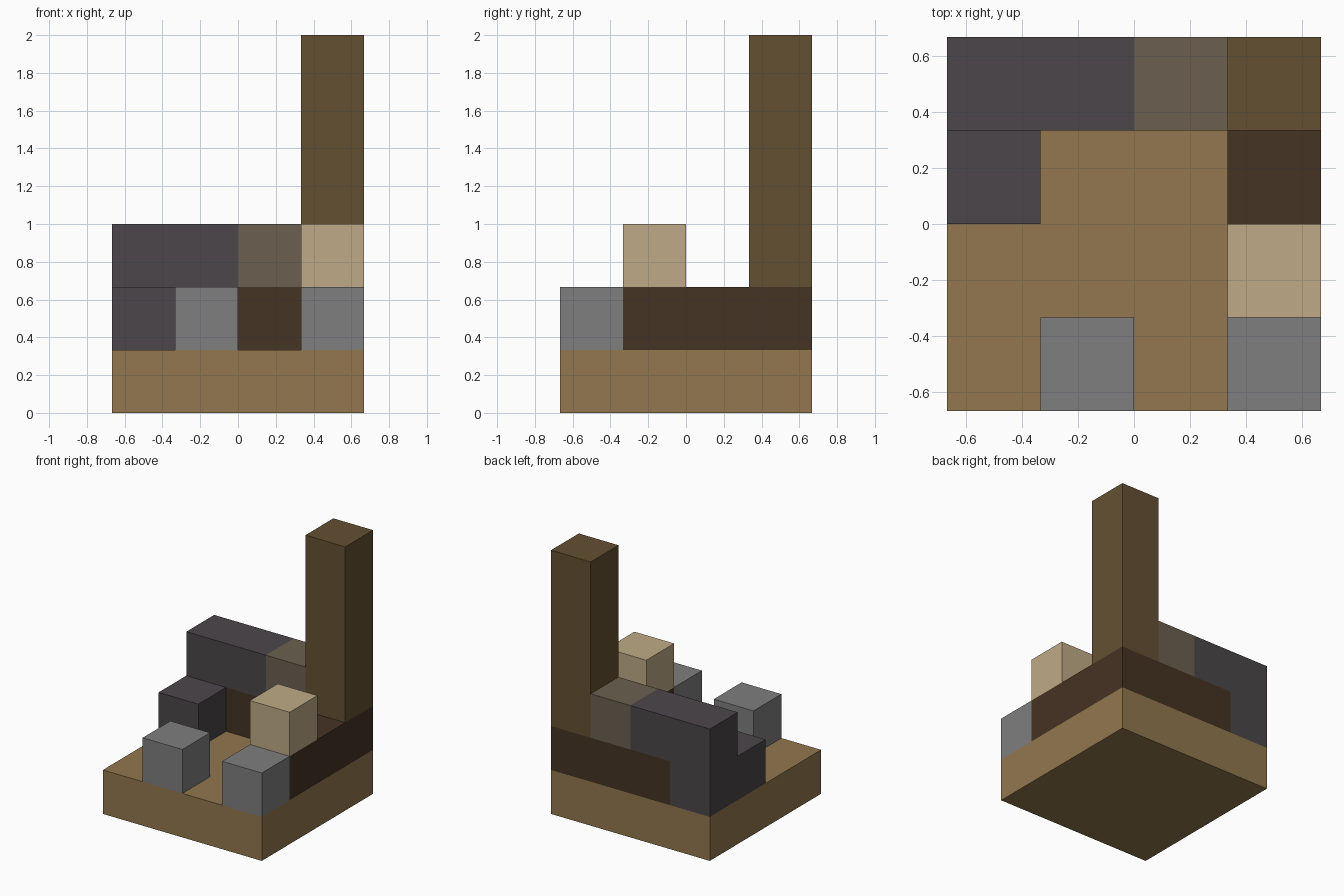
import bpy
import bmesh

CELL = 1 / 3  # every part sits on a grid of cubes

if "Cube" in bpy.data.objects:
    bpy.data.objects.remove(bpy.data.objects["Cube"], do_unlink=True)


def material(name, *rgb):
    """Flat material from 0-255 display values, converted to linear."""
    linear = [((c / 255 + 0.055) / 1.055) ** 2.4 for c in rgb]
    mat = bpy.data.materials.new(name)
    mat.use_nodes = True
    mat.diffuse_color = (*linear, 1)
    shader = next(n for n in mat.node_tree.nodes if n.type == 'BSDF_PRINCIPLED')
    shader.inputs["Base Color"].default_value = (*linear, 1)
    shader.inputs["Roughness"].default_value = 0.9
    return mat


def prism(name, outline, bottom, top, mat):
    """Extrude a plan outline, given in grid cells, from bottom to top."""
    bm = bmesh.new()
    face = bm.faces.new([bm.verts.new((x * CELL, y * CELL, bottom * CELL))
                         for x, y in outline])
    sides = bmesh.ops.extrude_face_region(bm, geom=[face], use_keep_orig=True)
    raised = [g for g in sides["geom"] if isinstance(g, bmesh.types.BMVert)]
    bmesh.ops.translate(bm, verts=raised, vec=(0, 0, (top - bottom) * CELL))
    bmesh.ops.recalc_face_normals(bm, faces=bm.faces)
    mesh = bpy.data.meshes.new(name)
    bm.to_mesh(mesh)
    bm.free()
    mesh.materials.append(mat)
    obj = bpy.data.objects.new(name, mesh)
    bpy.context.collection.objects.link(obj)
    return obj


def block(name, x0, y0, x1, y1, bottom, top, mat):
    return prism(name, [(x0, y0), (x1, y0), (x1, y1), (x0, y1)], bottom, top, mat)


planks = material("tan planks", 146, 119, 78)
dark_wood = material("dark wood", 69, 51, 35)
bark = material("brown bark", 100, 80, 50)
slate = material("charcoal slate", 75, 70, 74)
mixed = material("taupe stone", 107, 96, 80)
stone = material("grey stone", 126, 126, 126)
pale_wood = material("pale wood", 191, 170, 134)

# Floor slab
block("floor", -2, -2, 2, 2, 0, 1, planks)

# L-shaped low wall along the back and left sides
prism("low_wall", [(-1, 1), (1, 1), (1, -1), (2, -1), (2, 2), (-1, 2)], 1, 2, dark_wood)

# Corner post
block("corner_post", 1, 1, 2, 2, 2, 6, bark)

# Stepped slate wall at the back right corner
block("slate_footing", -2, 0, -1, 2, 1, 2, slate)
block("slate_wall_top", -2, 1, 0, 2, 2, 3, slate)

# Block joining the slate wall to the post
block("wall_joint", 0, 1, 1, 2, 2, 3, mixed)

# Two stones at the front edge
for name, x in (("front_stone_right", -1), ("front_stone_left", 1)):
    block(name, x, -2, x + 1, -1, 1, 2, stone)

# Pale block on the end of the low wall
block("pale_block", 1, -1, 2, 0, 2, 3, pale_wood)
